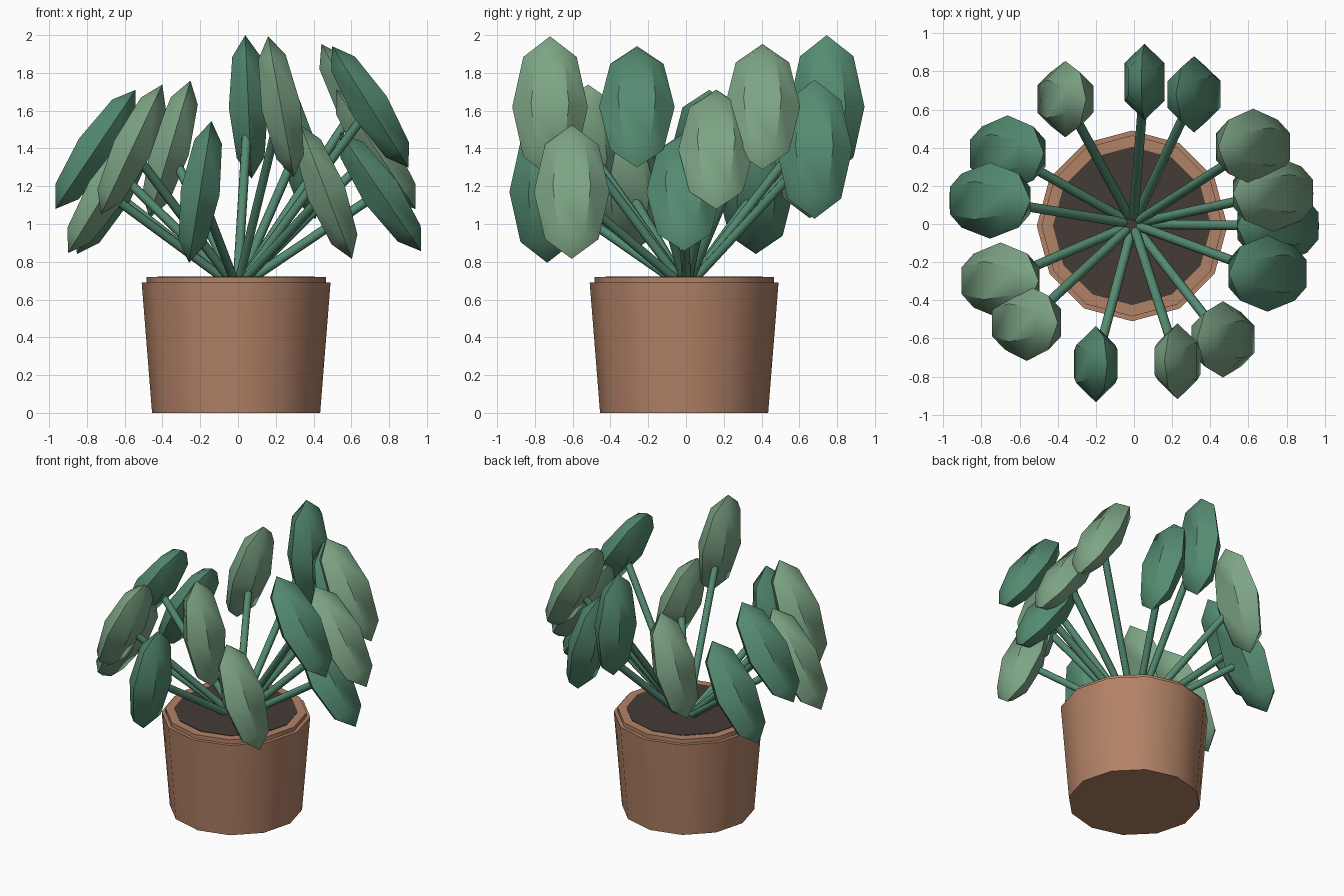
import bpy, math
from mathutils import Vector

if "Cube" in bpy.data.objects:
    bpy.data.objects.remove(bpy.data.objects["Cube"])


def material(name, rgb):
    m = bpy.data.materials.new(name)
    m.diffuse_color = (*rgb, 1)
    m.use_nodes = True
    m.node_tree.nodes["Principled BSDF"].inputs["Base Color"].default_value = m.diffuse_color
    return m


TERRACOTTA = material("terracotta", (0.45, 0.225, 0.135))
SOIL = material("soil", (0.058, 0.043, 0.036))
DARK = material("dark_green", (0.09, 0.26, 0.165))
LIGHT = material("light_green", (0.205, 0.375, 0.235))


def finish(name, mat, angle=45):
    ob = bpy.context.object
    ob.name = name
    ob.data.materials.append(mat)
    bpy.ops.object.shade_smooth_by_angle(angle=math.radians(angle))
    return ob


def drum(name, mat, r1, r2, z1, z2):
    """Twelve-sided tapered drum on the pot axis."""
    bpy.ops.mesh.primitive_cone_add(vertices=12, radius1=r1, radius2=r2, depth=z2 - z1,
                                    location=(-0.01, -0.01, (z1 + z2) / 2))
    return finish(name, mat)


def stem(name, start, end):
    d = end - start
    bpy.ops.mesh.primitive_cylinder_add(vertices=8, radius=0.025, depth=d.length,
                                        location=(start + end) / 2,
                                        rotation=d.to_track_quat('Z', 'Y').to_euler())
    return finish(name, DARK, 50)


def leaf(name, centre, mat):
    """Flattened low-poly ellipsoid whose top leans towards the middle in x."""
    tilt = -0.6 * centre.x / math.hypot(centre.x, centre.y)
    bpy.ops.mesh.primitive_uv_sphere_add(segments=6, ring_count=4, radius=1,
                                         location=centre, rotation=(0, tilt, 0))
    bpy.context.object.scale = (0.12, 0.2, 0.38)
    bpy.ops.object.transform_apply(location=False, rotation=False, scale=True)
    return finish(name, mat)


# Pot, stepped rim and soil
drum("pot", TERRACOTTA, 0.445, 0.5, 0, 0.69)
drum("pot_rim", TERRACOTTA, 0.475, 0.475, 0.66, 0.72)
drum("soil", SOIL, 0.415, 0.415, 0.68, 0.723)

# Leaves around the pot: x, y, height, colour
LOW, MID, HIGH = 1.17, 1.395, 1.62
leaves = [
    (-0.36, 0.655, MID, LIGHT), (0.055, 0.745, HIGH, DARK),
    (0.315, 0.68, MID, DARK), (0.625, 0.405, HIGH, LIGHT),
    (0.73, 0.16, MID, LIGHT), (0.755, -0.01, LOW, DARK),
    (0.70, -0.26, HIGH, DARK), (0.467, -0.605, LOW, LIGHT),
    (0.228, -0.72, HIGH, LIGHT), (-0.2, -0.735, LOW, DARK),
    (-0.563, -0.518, MID, LIGHT), (-0.70, -0.297, LOW, LIGHT),
    (-0.755, 0.123, MID, DARK), (-0.663, 0.37, LOW, DARK),
]
for i, (x, y, z, mat) in enumerate(leaves, 1):
    c = Vector((x, y, z))
    stem(f"stem_{i}", Vector((-0.005, 0, 0.66)), c)
    leaf(f"leaf_{i}", c, mat)
